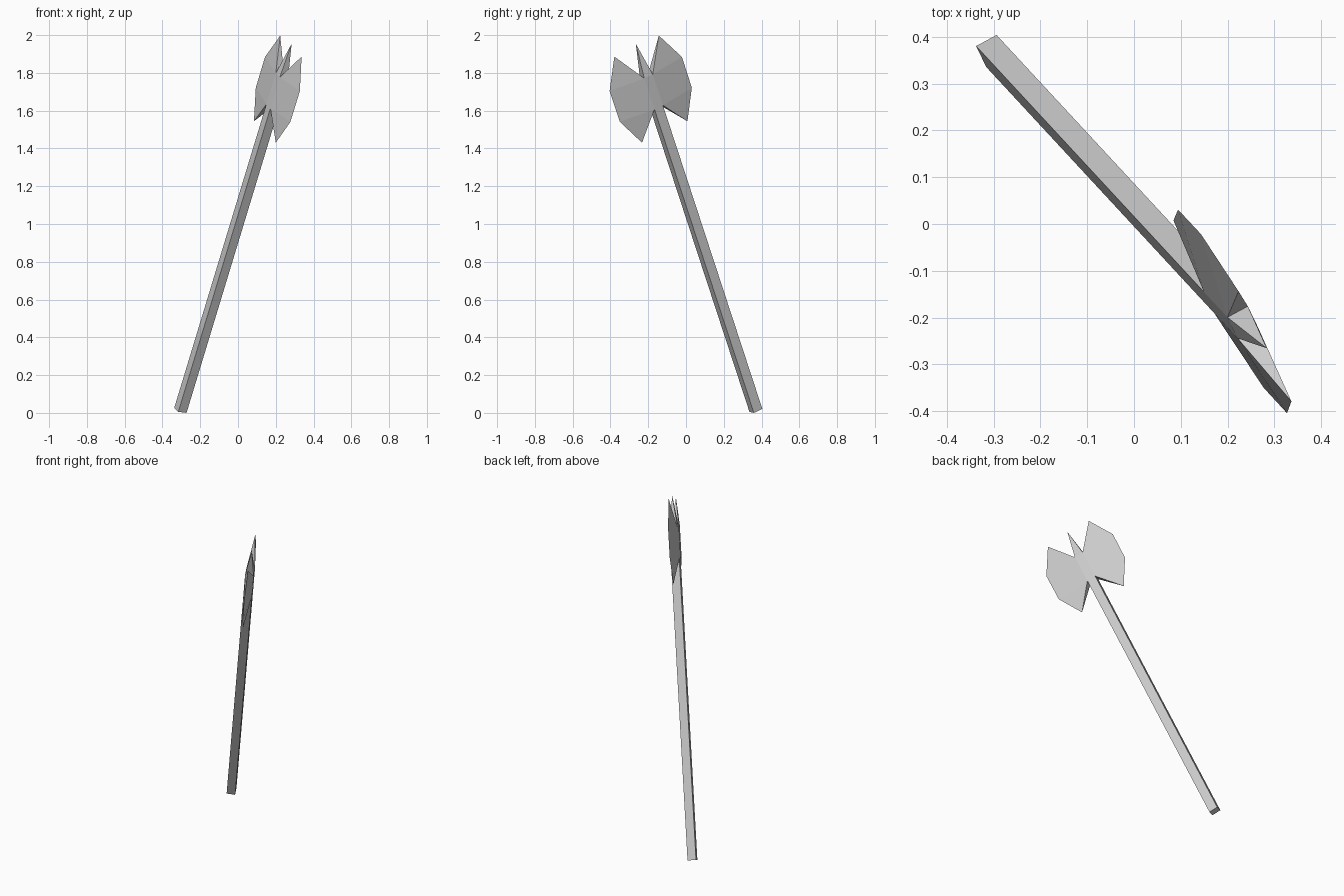
import bpy, bmesh
from mathutils import Vector, Matrix

if "Cube" in bpy.data.objects:
    bpy.data.objects.remove(bpy.data.objects["Cube"])

# Leaning frame: X = blade direction, Y = thickness, Z = along the shaft
w = Vector((0.277, -0.299, 0.913)).normalized()
v = Vector((0.397, -0.826, -0.391))
v = (v - w * v.dot(w)).normalized()
n = w.cross(v)
FRAME = Matrix.Translation((-0.305, 0.37, 0.0133)) @ Matrix((v, n, w)).transposed().to_4x4()

HU, HN = 0.027, 0.025           # half width and half thickness of the shaft
Z_LOW, Z_TOP = 1.76, 1.94       # extent of the head on the shaft
EDGE = [(0.142, 2.112), (0.231, 1.950), (0.230, 1.772), (0.145, 1.614)]


def ring(bm, z):
    return [bm.verts.new((a * HU, b * HN, z))
            for a, b in ((-1, -1), (1, -1), (1, 1), (-1, 1))]


def finish(bm, name):
    bmesh.ops.recalc_face_normals(bm, faces=bm.faces)
    me = bpy.data.meshes.new(name)
    bm.to_mesh(me)
    bm.free()
    ob = bpy.data.objects.new(name, me)
    ob.matrix_world = FRAME
    bpy.context.collection.objects.link(ob)


# Shaft: square bar, open where it meets the head
bm = bmesh.new()
lo, hi = ring(bm, 0), ring(bm, Z_LOW)
bm.faces.new(lo)
for i in range(4):
    j = (i + 1) % 4
    bm.faces.new((lo[i], lo[j], hi[j], hi[i]))
finish(bm, "shaft")

# Head: collar, top spike and two wedge blades in one shell
bm = bmesh.new()
lo, hi = ring(bm, Z_LOW), ring(bm, Z_TOP)
for i in (0, 2):
    bm.faces.new((lo[i], lo[i + 1], hi[i + 1], hi[i]))
tip = bm.verts.new((0, 0, 2.126))
for i in range(4):
    bm.faces.new((hi[i], hi[(i + 1) % 4], tip))
for side, pair in ((1, (1, 2)), (-1, (0, 3))):
    e = [bm.verts.new((side * u, 0, z)) for u, z in EDGE]
    for k in pair:
        bm.faces.new((hi[k], e[0], e[1]))
        bm.faces.new((hi[k], e[1], e[2], lo[k]))
        bm.faces.new((lo[k], e[2], e[3]))
    bm.faces.new((hi[pair[0]], hi[pair[1]], e[0]))
    bm.faces.new((lo[pair[0]], lo[pair[1]], e[3]))
finish(bm, "double_blade_head")
